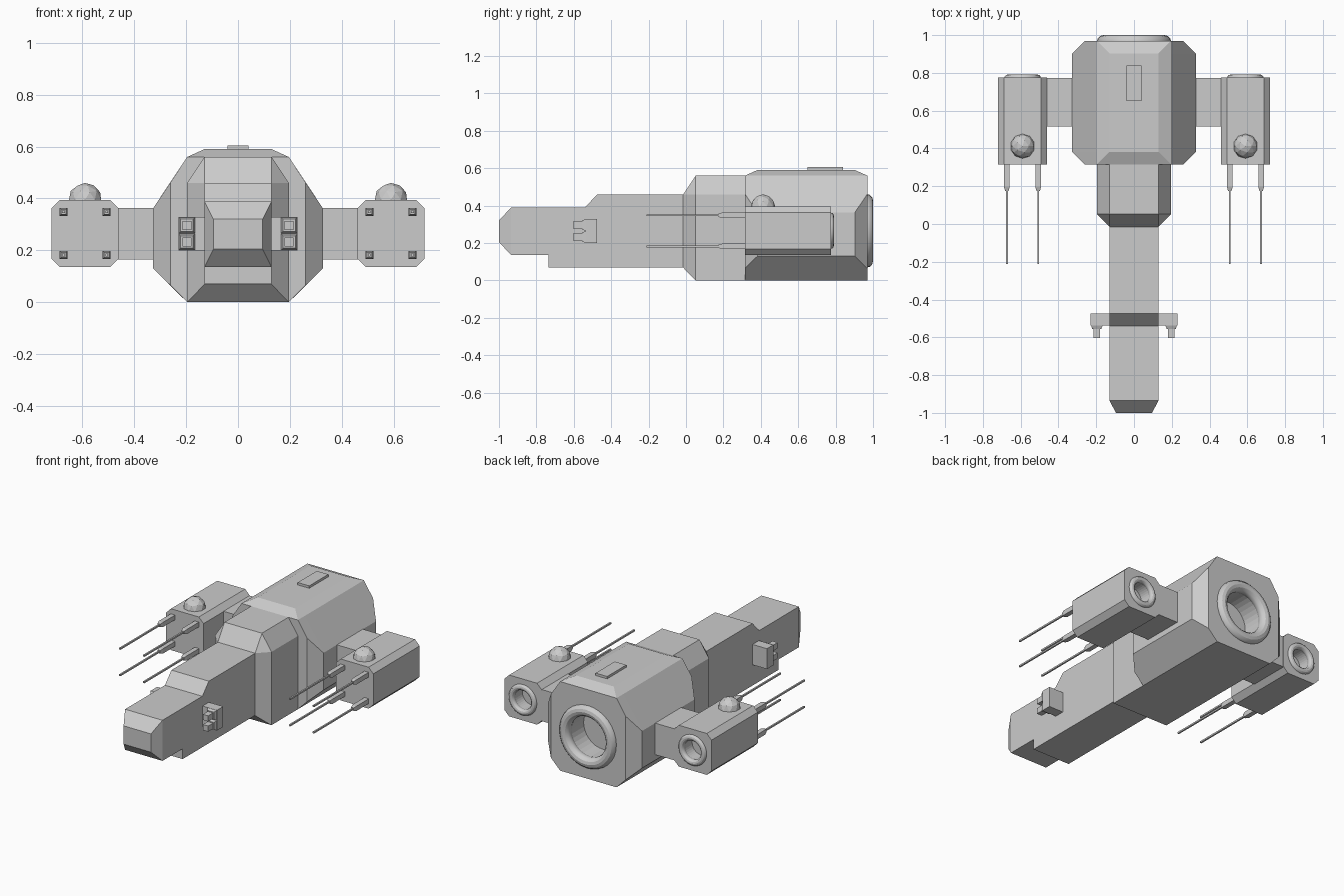
import bpy, bmesh
from math import pi

if "Cube" in bpy.data.objects:
    bpy.data.objects.remove(bpy.data.objects["Cube"])


def loft(name, rings):
    """Closed solid through rings of equal point count; coincident points merge."""
    bm = bmesh.new()
    vs = [[bm.verts.new(p) for p in r] for r in rings]
    n = len(rings[0])
    for a, b in zip(vs, vs[1:]):
        for i in range(n):
            j = (i + 1) % n
            bm.faces.new((a[i], a[j], b[j], b[i]))
    bm.faces.new(vs[0][::-1])
    bm.faces.new(vs[-1])
    bmesh.ops.remove_doubles(bm, verts=bm.verts[:], dist=1e-4)
    bmesh.ops.recalc_face_normals(bm, faces=bm.faces[:])
    me = bpy.data.meshes.new(name)
    bm.to_mesh(me)
    bm.free()
    ob = bpy.data.objects.new(name, me)
    bpy.context.collection.objects.link(ob)
    return ob


def mirrored(half, y):
    """Symmetric ring at depth y from right-hand (x, z) points, bottom to top."""
    return [(x, y, z) for x, z in half] + [(-x, y, z) for x, z in reversed(half)]


def rect(cx, cz, hx, hz, y):
    return [(cx - hx, y, cz - hz), (cx + hx, y, cz - hz),
            (cx + hx, y, cz + hz), (cx - hx, y, cz + hz)]


def box(name, x0, x1, y0, y1, z0, z1):
    cx, cz = (x0 + x1) / 2, (z0 + z1) / 2
    hx, hz = abs(x1 - x0) / 2, (z1 - z0) / 2
    return loft(name, [rect(cx, cz, hx, hz, y) for y in (y0, y1)])


def engine(body, name, x, z, y, major, minor, depth):
    """Bore a round recess into the body and add a rounded nozzle ring."""
    bpy.ops.mesh.primitive_cylinder_add(vertices=32, radius=major - minor * 0.8,
                                        depth=depth * 2, location=(x, y, z),
                                        rotation=(pi / 2, 0, 0))
    cutter = bpy.context.object
    mod = body.modifiers.new("bore", 'BOOLEAN')
    mod.operation, mod.solver, mod.object = 'DIFFERENCE', 'EXACT', cutter
    bpy.context.view_layer.objects.active = body
    bpy.ops.object.modifier_apply(modifier=mod.name)
    bpy.data.objects.remove(cutter)
    bpy.ops.mesh.primitive_torus_add(major_segments=32, minor_segments=12,
                                     major_radius=major, minor_radius=minor,
                                     location=(x, y, z), rotation=(pi / 2, 0, 0))
    bpy.context.object.name = name
    bpy.ops.object.shade_smooth_by_angle()


# Rear hull: faceted section with clipped side and top edges at both ends
mid = [(.196, 0), (.327, .13), (.327, .363), (.196, .56), (.13, .59)]
end = [(.196, 0), (.26, .064), (.26, .463), (.196, .56), (.196, .56)]
rear = loft("rear_hull", [mirrored(end, .315), mirrored(mid, .382),
                          mirrored(mid, .903), mirrored(end, .97)])
engine(rear, "main_engine_ring", 0, .265, .965, .162, .035, .14)
box("roof_hatch", -.04, .04, .65, .84, .58, .605)

# Front hull with chamfered front
sec = [(.196, 0), (.196, .46), (.13, .56)]
loft("front_hull", [mirrored([(.13, .068), (.13, .46), (.13, .46)], -.015),
                    mirrored(sec, .052), mirrored(sec, .33)])

# Nose: stations of (y, half width, bottom z, top z)
stations = [(-1, .095, .205, .32), (-.935, .13, .135, .39), (-.735, .13, .135, .39),
            (-.735, .13, .07, .39), (-.54, .13, .07, .39), (-.475, .13, .07, .46),
            (.02, .13, .07, .46)]
loft("nose", [rect(0, (a + b) / 2, w, (b - a) / 2, y) for y, w, a, b in stations])

for s, side in ((1, "right"), (-1, "left")):
    # Twin guns on the side of the nose
    box(f"nose_gun_mount_{side}", s * .12, s * .23, -.538, -.475, .2, .328)
    for z in (.232, .296):
        loft(f"nose_gun_{side}", [rect(s * .197, z, h, h, y) for y, h in
                                  ((-.603, .018), (-.555, .018), (-.555, .024),
                                   (-.537, .031))])

    # Strut and bevelled side pod
    box(f"strut_{side}", s * .3, s * .475, .515, .773, .165, .363)
    cx, cz, h, b = s * .59, .265, .13, .033
    octo = [(h - b, -h), (h, b - h), (h, h - b), (h - b, h)]
    pod = loft(f"pod_{side}", [[(cx + x, y, cz + z) for x, _, z in mirrored(octo, y)]
                               for y in (.315, .775)])
    engine(pod, f"pod_engine_ring_{side}", cx, cz, .772, .078, .019, .08)

    # Faceted dome on the pod
    bpy.ops.mesh.primitive_ico_sphere_add(subdivisions=2, radius=.065,
                                          location=(cx, .412, .395))
    bpy.context.object.name = f"pod_dome_{side}"

    # Four long guns at the pod corners
    for dx in (-.083, .083):
        for dz in (-.083, .083):
            loft(f"pod_gun_{side}", [rect(cx + dx, cz + dz, w, w, y) for y, w in
                                     ((-.212, .005), (.175, .005), (.175, .009),
                                      (.195, .015), (.33, .015))])
